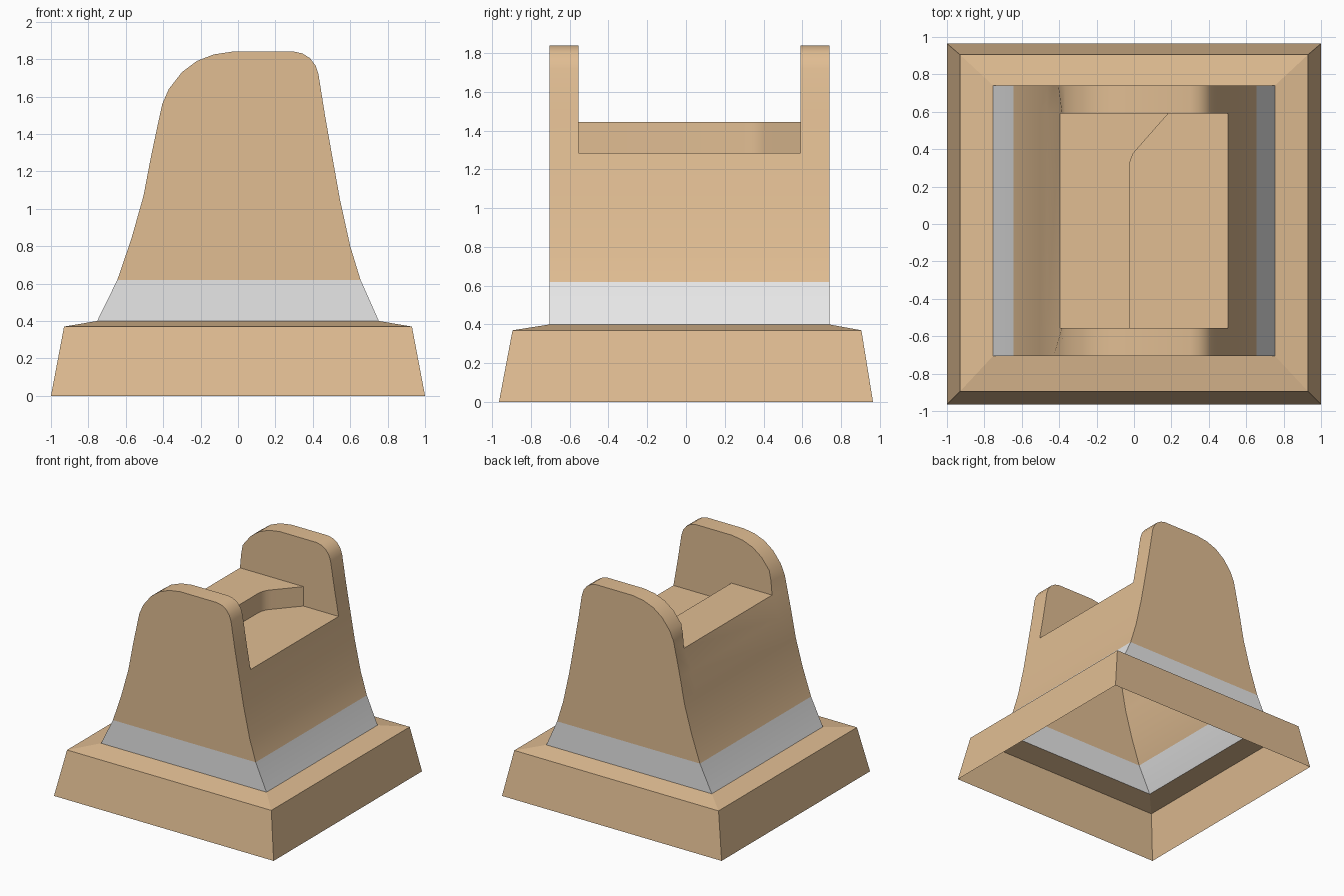
import bpy
import bmesh
import math

default_cube = bpy.data.objects.get("Cube")
if default_cube:
    bpy.data.objects.remove(default_cube, do_unlink=True)


def make_material(name, rgb):
    material = bpy.data.materials.new(name)
    material.use_nodes = True
    colour = (*rgb, 1.0)
    material.diffuse_color = colour
    material.node_tree.nodes["Principled BSDF"].inputs["Base Color"].default_value = colour
    return material


def make_object(name, bm, materials):
    mesh = bpy.data.meshes.new(name)
    bm.to_mesh(mesh)
    bm.free()
    for material in materials:
        mesh.materials.append(material)
    obj = bpy.data.objects.new(name, mesh)
    bpy.context.collection.objects.link(obj)
    return obj


tan = make_material("warm tan", (0.75, 0.51, 0.29))
grey = make_material("light grey", (0.8, 0.8, 0.8))

# Hollow plinth: tapered skirt with a gently sloping ledge, open underneath
bm = bmesh.new()
rings = []
for half_width, front, back, z in [
    (1.0, -0.965, 0.965, 0.0),
    (0.93, -0.895, 0.905, 0.37),
    (0.753, -0.705, 0.74, 0.4),
]:
    corners = [(-half_width, front), (half_width, front),
               (half_width, back), (-half_width, back)]
    rings.append([bm.verts.new((x, y, z)) for x, y in corners])
for lower, upper in zip(rings, rings[1:]):
    for i in range(len(lower)):
        j = (i + 1) % len(lower)
        bm.faces.new((lower[i], lower[j], upper[j], upper[i]))
make_object("plinth", bm, [tan])

# Flared body outline, from the lower -x corner over the crown to the +x corner
outline = [
    (-0.753, 0.4), (-0.645, 0.62), (-0.57, 0.84), (-0.505, 1.07), (-0.465, 1.28),
    (-0.43, 1.445), (-0.405, 1.56), (-0.37, 1.64), (-0.3, 1.73), (-0.22, 1.79),
    (-0.13, 1.825), (-0.03, 1.84), (0.3, 1.84), (0.345, 1.83), (0.385, 1.805),
    (0.415, 1.765), (0.43, 1.72), (0.465, 1.5), (0.503, 1.285), (0.545, 1.05),
    (0.6, 0.8), (0.655, 0.62), (0.753, 0.4),
]
high_edge, low_edge = 5, 18
last = len(outline) - 1
high_z, low_z = outline[high_edge][1], outline[low_edge][1]
stations = [-0.705, -0.555, 0.59, 0.74]

bm = bmesh.new()
rows = [[bm.verts.new((x, y, z)) for x, z in outline] for y in stations]
front_row, front_inner, back_inner, back_row = rows

# The saddle pinches in slightly along its high edge
for row in (front_inner, back_inner):
    row[high_edge].co.x += 0.035
    row[high_edge + 1].co.x += 0.02

# Flared sides and crowns; the middle span stops at the saddle
for span, (a, b) in enumerate(zip(rows, rows[1:])):
    for i in range(last):
        if span == 1 and high_edge <= i < low_edge:
            continue
        bm.faces.new((a[i], a[i + 1], b[i + 1], b[i]))

# End faces, divided at the top of the grey band
for row in (front_row, back_row):
    bm.faces.new((row[0], row[1], row[last - 1], row[last]))
    bm.faces.new(row[1:last])

# Two-level saddle floor with a curved step between the levels
path = [(-0.025, stations[1]), (-0.025, 0.29), (-0.02, 0.335),
        (-0.005, 0.375), (0.02, 0.405), (0.183, stations[2])]
step_top = [bm.verts.new((x, y, high_z)) for x, y in path]
step_foot = [bm.verts.new((x, y, low_z)) for x, y in path]
for i in range(len(path) - 1):
    bm.faces.new((step_foot[i], step_foot[i + 1], step_top[i + 1], step_top[i]))
bm.faces.new([front_inner[high_edge]] + step_top + [back_inner[high_edge]])
bm.faces.new([front_inner[low_edge], back_inner[low_edge]] + step_foot[::-1])

# Inner faces of the two upright end walls
for row, end in ((front_inner, 0), (back_inner, -1)):
    bm.faces.new(row[high_edge:low_edge + 1] + [step_foot[end], step_top[end]])

# Grey band around the foot of the body
for face in bm.faces:
    face.material_index = 1 if face.calc_center_median().z < 0.6 else 0
bmesh.ops.recalc_face_normals(bm, faces=bm.faces)
body = make_object("body", bm, [tan, grey])

bpy.ops.object.select_all(action="DESELECT")
body.select_set(True)
bpy.context.view_layer.objects.active = body
bpy.ops.object.shade_smooth_by_angle(angle=math.radians(30))
